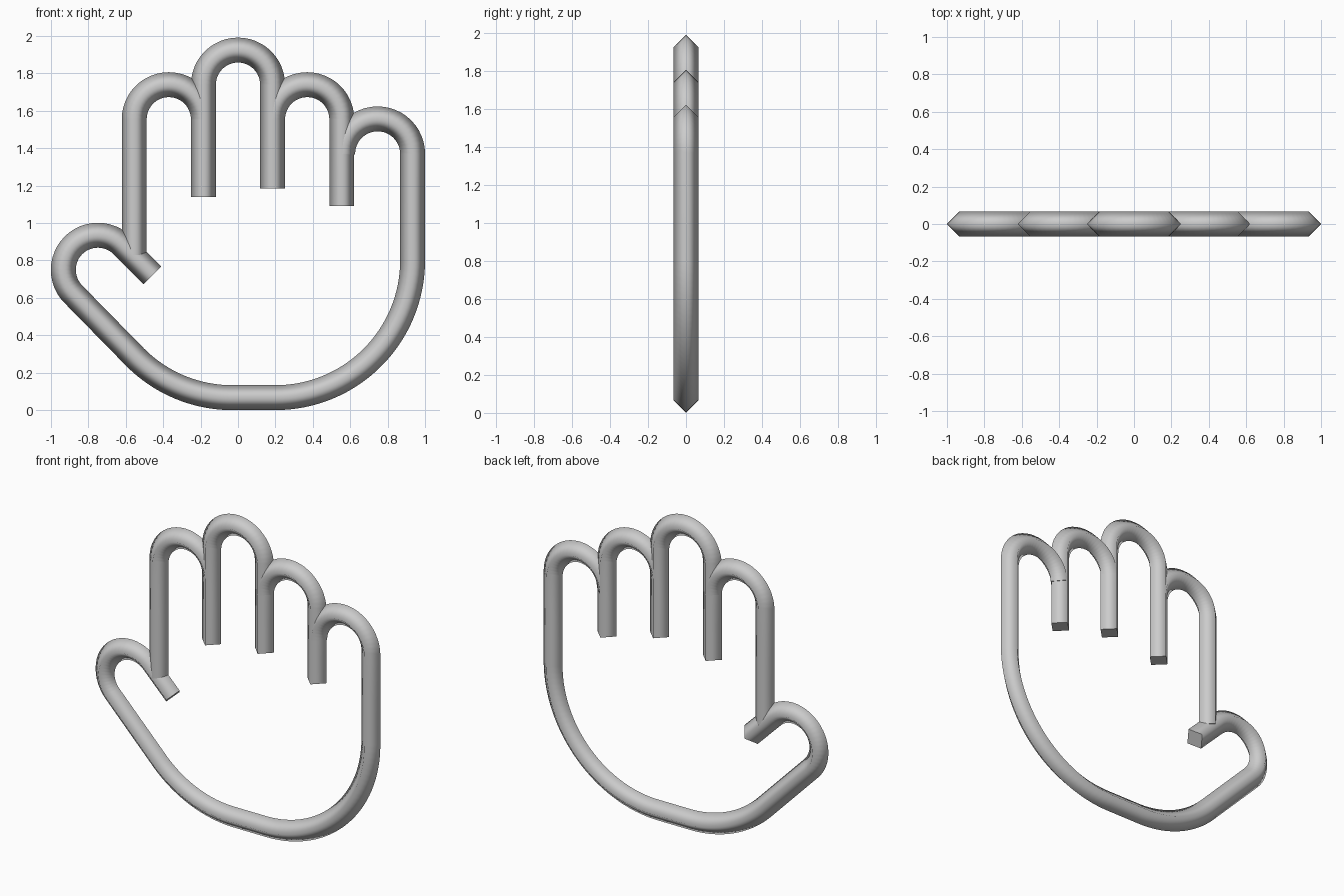
import bpy, bmesh
from math import sin, cos, radians
from mathutils import Vector

if "Cube" in bpy.data.objects:
    bpy.data.objects.remove(bpy.data.objects["Cube"])

R = 0.0665      # half width of the bar
A = 0.185       # centre-line radius of every fingertip

metal = bpy.data.materials.new("light grey")
metal.diffuse_color = (0.6, 0.6, 0.6, 1)
metal.use_nodes = True
metal.node_tree.nodes["Principled BSDF"].inputs["Base Color"].default_value = metal.diffuse_color


def arc(cx, cz, r, a0, a1, n=24):
    """Points on an arc in the x-z plane, angles in degrees."""
    angles = [radians(a0 + (a1 - a0) * i / n) for i in range(n + 1)]
    return [(cx + r * cos(a), cz + r * sin(a)) for a in angles]


def bar(name, path):
    """Sweep a diamond cross-section along a path in the x-z plane."""
    pts = [Vector((x, 0, z)) for x, z in path]
    dirs = [(b - a).normalized() for a, b in zip(pts, pts[1:])]
    bm = bmesh.new()
    rings = []
    for i, p in enumerate(pts):
        d0, d1 = dirs[max(i - 1, 0)], dirs[min(i, len(dirs) - 1)]
        t = (d0 + d1).normalized()
        n = Vector((-t.z, 0, t.x)) * (R / t.dot(d1))
        y = Vector((0, R, 0))
        rings.append([bm.verts.new(p + o) for o in (n, y, -n, -y)])
    for a, b in zip(rings, rings[1:]):
        for k in range(4):
            j = (k + 1) % 4
            bm.faces.new((a[k], a[j], b[j], b[k])).smooth = True
    # flat end caps
    for ring in (rings[0], rings[-1]):
        cap = bm.faces.new(ring)
        cap.smooth = False
        for e in cap.edges:
            e.smooth = False
    bmesh.ops.recalc_face_normals(bm, faces=bm.faces)
    me = bpy.data.meshes.new(name)
    bm.to_mesh(me)
    bm.free()
    me.materials.append(metal)
    bpy.context.collection.objects.link(bpy.data.objects.new(name, me))


def finger(name, cx, cz, left_end, right_end):
    """Arch with straight legs down to the given heights."""
    path = arc(cx, cz, A, 180, 0)
    if left_end < cz:
        path.insert(0, (cx - A, left_end))
    if right_end < cz:
        path.append((cx + A, right_end))
    bar(name, path)


# Three long fingers; shared legs belong to one finger only
finger("index_finger", -0.37, 1.555, 0.83, 1.555)
finger("middle_finger", 0.0, 1.74, 1.14, 1.185)
finger("ring_finger", 0.37, 1.555, 1.555, 1.09)

# Thumb, palm and little finger as one continuous bar
outline = [(-0.457, 0.72)]
outline += arc(-0.749, 0.75, A, 45, 225)            # thumb tip
outline += arc(-0.03, 0.80, 0.7335, 225, 270)       # heel of the palm
outline += arc(0.20, 0.80, 0.7335, 270, 360, 32)    # outer palm
outline += arc(0.7465, 1.37, 0.187, 0, 180)         # little fingertip
bar("thumb_palm_little_finger", outline)
